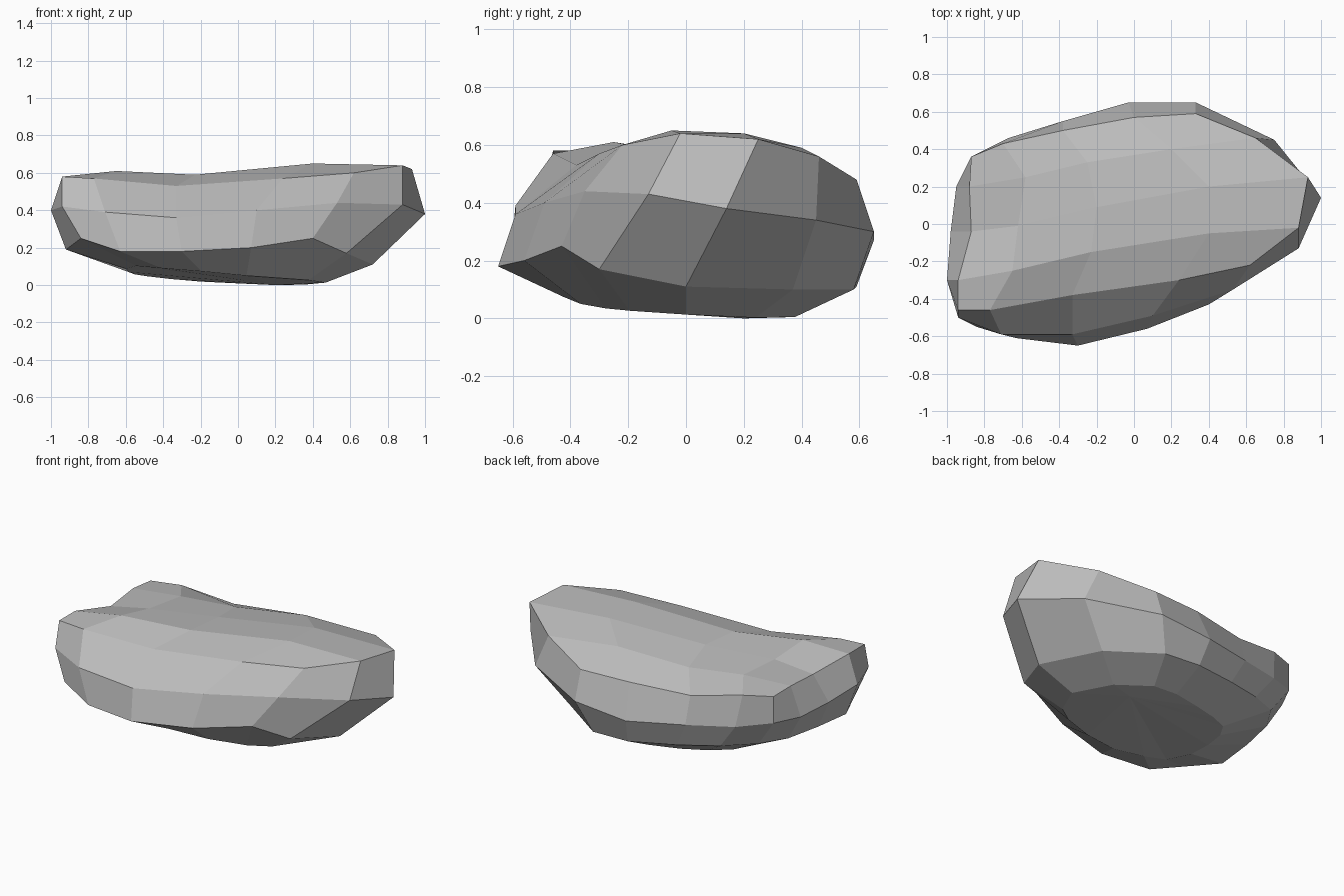
import bpy
import bmesh

# Remove the default cube only
default_cube = bpy.data.objects.get("Cube")
if default_cube:
    bpy.data.objects.remove(default_cube, do_unlink=True)


def make_material(name, colour):
    material = bpy.data.materials.new(name)
    material.use_nodes = True
    material.diffuse_color = colour
    shader = material.node_tree.nodes["Principled BSDF"]
    shader.inputs["Base Color"].default_value = colour
    shader.inputs["Roughness"].default_value = 1
    return material


def add_points(bm, points):
    """Create vertices from points measured in hundredths of a unit."""
    return [bm.verts.new([value / 100 for value in point]) for point in points]


def bridge(bm, upper, lower):
    """Join two closed rings of equal length with a band of faces."""
    count = len(upper)
    for i in range(count):
        following = (i + 1) % count
        bm.faces.new((upper[i], lower[i], lower[following], upper[following]))


def fan(bm, ring, centre):
    """Close a ring with triangles meeting at a centre vertex."""
    for i, vertex in enumerate(ring):
        bm.faces.new((vertex, ring[i - 1], centre))


# Upper edge of the boulder
rim_outline = [
    (88, -2, 64), (62, -22, 60), (24, -30, 57), (-33, -38, 53),
    (-77, -46, 57), (-94, -46, 58), (-94, -30, 58), (-87, -4, 53),
    (-88, 20, 55), (-87, 36, 54), (-70, 43, 53), (-38, 50, 47),
    (0, 57, 48), (33, 59, 48), (65, 46, 56), (93, 25, 62)]

# Widest belt around the sides
belt_outline = [
    (88, -13, 43), (53, -35, 44), (10, -49, 40), (-33, -59, 36),
    (-71, -59, 39), (-94, -50, 42), (-100, -30, 40), (-98, -4, 38),
    (-95, 20, 37), (-87, 36, 37), (-67, 46, 33), (-38, 55, 30),
    (-3, 65, 27), (33, 65, 30), (75, 45, 34), (100, 14, 38)]

# Lower edge where the sides turn under
foot_outline = [
    (58, -30, 17), (40, -43, 25), (7, -56, 20), (-30, -65, 18),
    (-63, -61, 18), (-84, -55, 25), (-92, -30, 19), (-90, -5, 20),
    (-85, 18, 20), (-75, 34, 20), (-55, 44, 17), (-30, 52, 14),
    (0, 59, 11), (25, 58, 10), (55, 37, 10), (72, 0, 11)]

# Gently dished top, three rows from front to back
top_rows = [
    [(40, -5, 65), (-23, -15, 59), (-65, -25, 61)],
    [(40, 20, 64), (-20, 9, 59), (-62, -1, 57)],
    [(20, 40, 59), (-25, 33, 55), (-58, 25, 56)]]

bm = bmesh.new()
rim = add_points(bm, rim_outline)
belt = add_points(bm, belt_outline)
foot = add_points(bm, foot_outline)
bridge(bm, rim, belt)
bridge(bm, belt, foot)

# Rounded underside, shrinking towards the resting point
base = []
for vertex in foot:
    x = vertex.co.x * 0.65
    y = vertex.co.y * 0.65
    z = 0.1 * (x - 0.2) ** 2 + 0.15 * (y - 0.2) ** 2
    base.append(bm.verts.new((x, y, z)))
bridge(bm, foot, base)
fan(bm, base, bm.verts.new((0.2, 0.2, 0)))

# Top surface stitched to the rim as a grid
grid = [rim[1:6]]
for row, right_end, left_end in zip(top_rows, (0, 15, 14), (6, 7, 8)):
    grid.append([rim[right_end], *add_points(bm, row), rim[left_end]])
grid.append(rim[9:14][::-1])
for front, back in zip(grid, grid[1:]):
    for i in range(len(front) - 1):
        bm.faces.new((front[i], front[i + 1], back[i + 1], back[i]))

bmesh.ops.recalc_face_normals(bm, faces=bm.faces)

# Finished boulder with flat facets
mesh = bpy.data.meshes.new("boulder")
bm.to_mesh(mesh)
bm.free()
boulder = bpy.data.objects.new("boulder", mesh)
bpy.context.collection.objects.link(boulder)
mesh.materials.append(make_material("stone grey", (0.5, 0.5, 0.5, 1)))
